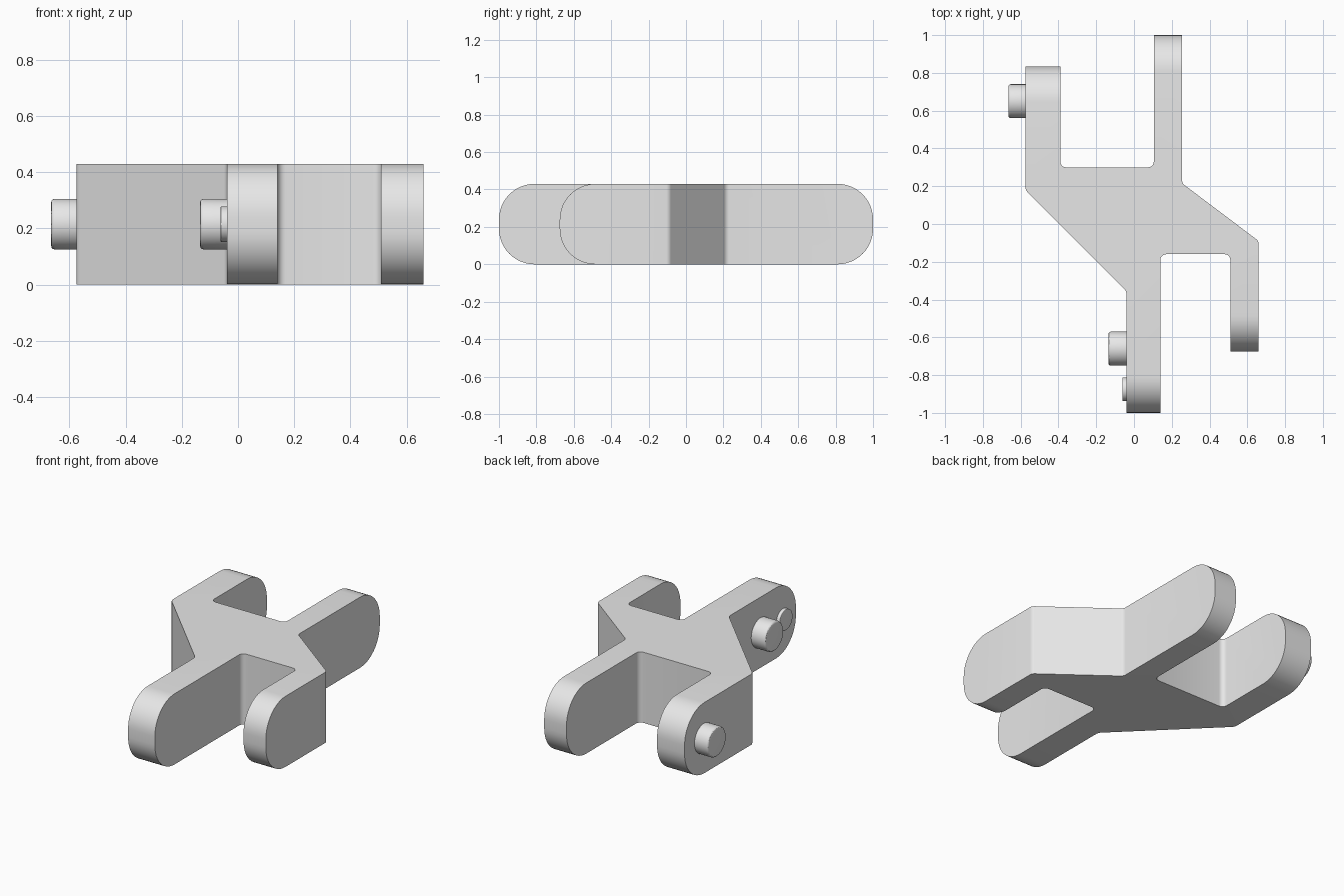
import bpy, bmesh, math
from mathutils import Vector, Matrix

if "Cube" in bpy.data.objects:
    bpy.data.objects.remove(bpy.data.objects["Cube"])

HEIGHT = 0.43
END_RADIUS = 0.19

grey = bpy.data.materials.new("light grey")
grey.use_nodes = True
colour = (0.8, 0.8, 0.8, 1)
grey.diffuse_color = colour
grey.node_tree.nodes["Principled BSDF"].inputs["Base Color"].default_value = colour


def finish(name, bm):
    bmesh.ops.recalc_face_normals(bm, faces=bm.faces)
    mesh = bpy.data.meshes.new(name)
    bm.to_mesh(mesh)
    bm.free()
    mesh.materials.append(grey)
    obj = bpy.data.objects.new(name, mesh)
    bpy.context.collection.objects.link(obj)
    bpy.ops.object.select_all(action='DESELECT')
    obj.select_set(True)
    bpy.context.view_layer.objects.active = obj
    bpy.ops.object.shade_smooth_by_angle(angle=math.radians(30))
    return obj


def bevel(bm, edges, radius, segments):
    bmesh.ops.bevel(bm, geom=edges, offset=radius, offset_type='OFFSET',
                    segments=segments, profile=0.5, affect='EDGES')


# Plan outline of the link: x, y, corner radius (0 marks an arm tip)
outline = [
    (-0.04, -1.0, 0), (0.14, -1.0, 0), (0.14, -0.16, 0.03), (0.51, -0.16, 0.03),
    (0.51, -0.675, 0), (0.66, -0.675, 0), (0.66, -0.09, 0.015), (0.255, 0.215, 0.015),
    (0.255, 1.0, 0), (0.105, 1.0, 0), (0.105, 0.3, 0.03), (-0.39, 0.3, 0.03),
    (-0.39, 0.835, 0), (-0.575, 0.835, 0), (-0.575, 0.18, 0.015), (-0.04, -0.355, 0.015),
]

# Extrude the outline into the body
bm = bmesh.new()
base = bm.faces.new([bm.verts.new((x, y, 0)) for x, y, r in outline])
top = bmesh.ops.extrude_face_region(bm, geom=[base], use_keep_orig=True)
bmesh.ops.translate(bm, vec=(0, 0, HEIGHT),
                    verts=[g for g in top["geom"] if isinstance(g, bmesh.types.BMVert)])
bmesh.ops.recalc_face_normals(bm, faces=bm.faces)

# Round the upright corners of the web
for radius in (0.03, 0.015):
    corners = [Vector((x, y)) for x, y, r in outline if r == radius]
    uprights = [e for e in bm.edges
                if abs(e.verts[0].co.z - e.verts[1].co.z) > 0.4
                and any((e.verts[0].co.xy - c).length < 0.001 for c in corners)]
    bevel(bm, uprights, radius, 5)

# Round the arm tips
tips = [Vector((x, y)) for x, y, r in outline if r == 0]
tip_edges = [e for e in bm.edges
             if abs(e.verts[0].co.z - e.verts[1].co.z) < 0.001
             and all(any((v.co.xy - t).length < 0.001 for t in tips) for v in e.verts)]
bevel(bm, tip_edges, END_RADIUS, 12)
finish("link_body", bm)


# Round studs on the right-hand faces of two arms
def stud(name, x_face, y, radius, length, edge):
    root = 0.02
    bm = bmesh.new()
    bmesh.ops.create_cone(bm, cap_ends=True, segments=40, radius1=radius,
                          radius2=radius, depth=length + root)
    bmesh.ops.transform(bm, verts=bm.verts, matrix=Matrix.Translation(
        (x_face + (root - length) / 2, y, HEIGHT / 2)) @ Matrix.Rotation(math.pi / 2, 4, 'Y'))
    rim = [e for e in bm.edges if all(v.co.x < x_face - length / 2 for v in e.verts)]
    bevel(bm, rim, edge, 3)
    finish(name, bm)


stud("back_pivot_stud", -0.575, 0.65, 0.09, 0.09, 0.012)
stud("front_pivot_stud", -0.04, -0.66, 0.09, 0.095, 0.012)
stud("front_stop_stud", -0.04, -0.875, 0.063, 0.022, 0.003)
